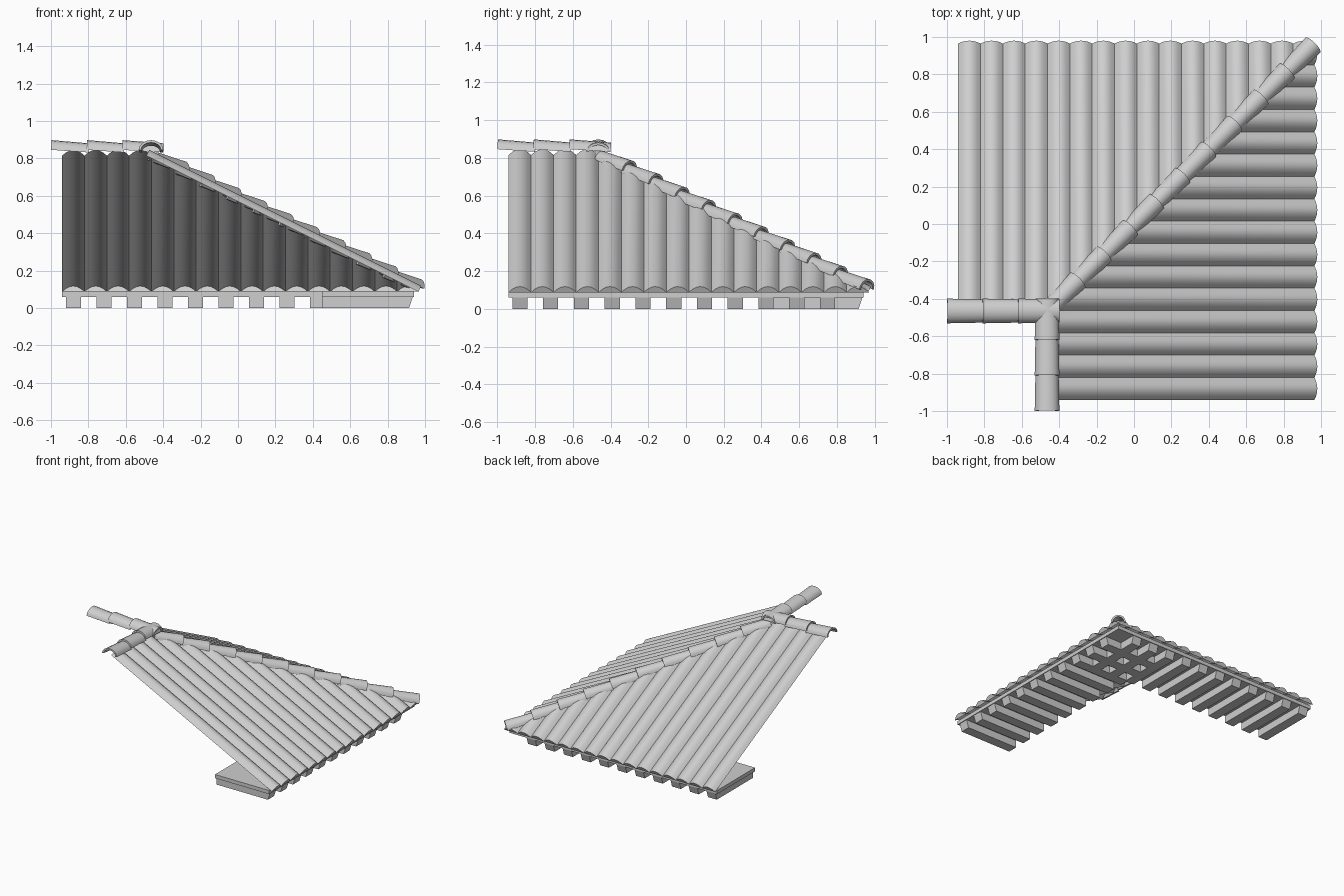
import bpy, bmesh, math
from mathutils import Vector

cube = bpy.data.objects.get("Cube")
if cube:
    bpy.data.objects.remove(cube, do_unlink=True)

PITCH, TILES, SEG = 0.1194, 16, 6    # roof tile width, count, facets per tile
START, EAVE, TOP = -0.94, 0.965, -0.49
SLOPE, BUMP = 0.5, 0.034
NORMAL = Vector((0, SLOPE, 1)).normalized()

grey = bpy.data.materials.new("light_grey")
grey.use_nodes = True
grey.diffuse_color = (0.62, 0.62, 0.62, 1)
grey.node_tree.nodes["Principled BSDF"].inputs["Base Color"].default_value = grey.diffuse_color


def roof_z(y):
    return 0.57 - SLOPE * y


def finish(name, bm, swap=False, smooth=False):
    """Make an object; swap mirrors it across the hip line x = y."""
    if swap:
        for v in bm.verts:
            v.co.x, v.co.y = v.co.y, v.co.x
        bmesh.ops.reverse_faces(bm, faces=bm.faces[:])
    mesh = bpy.data.meshes.new(name)
    bm.to_mesh(mesh)
    bm.free()
    mesh.materials.append(grey)
    obj = bpy.data.objects.new(name, mesh)
    bpy.context.collection.objects.link(obj)
    if smooth:
        bpy.ops.object.select_all(action="DESELECT")
        obj.select_set(True)
        bpy.context.view_layer.objects.active = obj
        bpy.ops.object.shade_smooth_by_angle(angle=math.radians(38))
    return obj


def strip(bm, low, high):
    a = [bm.verts.new(p) for p in low]
    b = [bm.verts.new(p) for p in high]
    for i in range(len(a) - 1):
        quad = [a[i], a[i + 1], b[i + 1], b[i]]
        bm.faces.new(quad)


def tile_line(y):
    """Scalloped cross-section of the tiling at depth y."""
    pts = []
    for i in range(TILES * SEG + 1):
        t = (i % SEG) / SEG * 2 - 1
        base = Vector((START + i * PITCH / SEG, y, roof_z(y)))
        pts.append(base + NORMAL * BUMP * (1 - t * t))
    return pts


def prism(bm, profile, x0, x1):
    """Extrude a (y, z) profile along x."""
    a = [bm.verts.new((x0, y, z)) for y, z in profile]
    b = [bm.verts.new((x1, y, z)) for y, z in profile]
    n = len(a)
    bm.faces.new(a)
    bm.faces.new(b[::-1])
    for i in range(n):
        bm.faces.new((a[i], b[i], b[(i + 1) % n], a[(i + 1) % n]))


def arch(bm, p0, p1, width0, width1, rise, thick=0.013, n=8):
    """Hollow half-round cap tile from p0 to p1."""
    p0, p1 = Vector(p0), Vector(p1)
    d = (p1 - p0).normalized()
    side = d.cross(Vector((0, 0, 1))).normalized()
    up = side.cross(d)
    rings = []
    for p, w in ((p0, width0), (p1, width1)):
        for cut in (0, thick):
            rings.append([bm.verts.new(p + side * (w - cut) * math.cos(math.pi * i / n)
                                       + up * (rise * w / width1 - cut) * math.sin(math.pi * i / n))
                          for i in range(n + 1)])
    out0, in0, out1, in1 = rings
    for a, b in ((out0, out1), (in1, in0), (in0, out0), (out1, in1)):
        for i in range(n):
            bm.faces.new((a[i], a[i + 1], b[i + 1], b[i]))
    for i in (0, n):
        bm.faces.new((out0[i], out1[i], in1[i], in0[i]))


for wing, swap in (("back", False), ("side", True)):
    # Tiled slope, trimmed along the hip
    bm = bmesh.new()
    strip(bm, tile_line(EAVE), tile_line(TOP))
    bmesh.ops.bisect_plane(bm, geom=bm.verts[:] + bm.edges[:] + bm.faces[:],
                           plane_co=(0, 0, 0), plane_no=(1, -1, 0), clear_outer=True)
    for f in bm.faces:
        f.normal_update()
        if f.normal.z < 0:
            f.normal_flip()
    finish(wing + "_roof_tiles", bm, swap, True)

    # Closed scalloped ends of the tiles at the eave
    bm = bmesh.new()
    ends = tile_line(EAVE)
    strip(bm, ends, [Vector((p.x, EAVE, roof_z(EAVE))) for p in ends])
    bmesh.ops.remove_doubles(bm, verts=bm.verts[:], dist=1e-5)
    finish(wing + "_eave_ends", bm, swap)

    # Flat eave board
    bm = bmesh.new()
    prism(bm, [(0.45, 0.06), (0.94, 0.06), (0.94, 0.09), (0.45, 0.09)], START, 0.94)
    bmesh.ops.recalc_face_normals(bm, faces=bm.faces[:])
    finish(wing + "_eave_board", bm, swap)

    # Row of rafter ends with slanted tips
    bm = bmesh.new()
    for i in range(11):
        x = -0.92 + i * 0.163
        prism(bm, [(0.45, 0), (0.915, 0), (0.935, 0.061), (0.45, 0.061)], x, x + 0.08)
    bmesh.ops.recalc_face_normals(bm, faces=bm.faces[:])
    finish(wing + "_rafters", bm, swap)

    # Ridge caps, each lifted over the next one
    bm = bmesh.new()
    for inner, outer in ((-0.40, -0.62), (-0.61, -0.81), (-0.80, -1.0)):
        arch(bm, (inner, -0.465, 0.832), (outer, -0.465, 0.846), 0.062, 0.066, 0.052)
    bmesh.ops.recalc_face_normals(bm, faces=bm.faces[:])
    finish(wing + "_ridge_caps", bm, swap, True)

# Hip caps stepping down the diagonal
bm = bmesh.new()
COUNT = 10
step = (0.957 + 0.44) / COUNT
for i in range(COUNT):
    a = -0.44 + i * step
    b = a + step
    a -= 0.012
    arch(bm, (a, a, roof_z(a) - 0.005), (b, b, roof_z(b) + 0.012), 0.047, 0.056, 0.056)
bmesh.ops.recalc_face_normals(bm, faces=bm.faces[:])
finish("hip_caps", bm, False, True)
